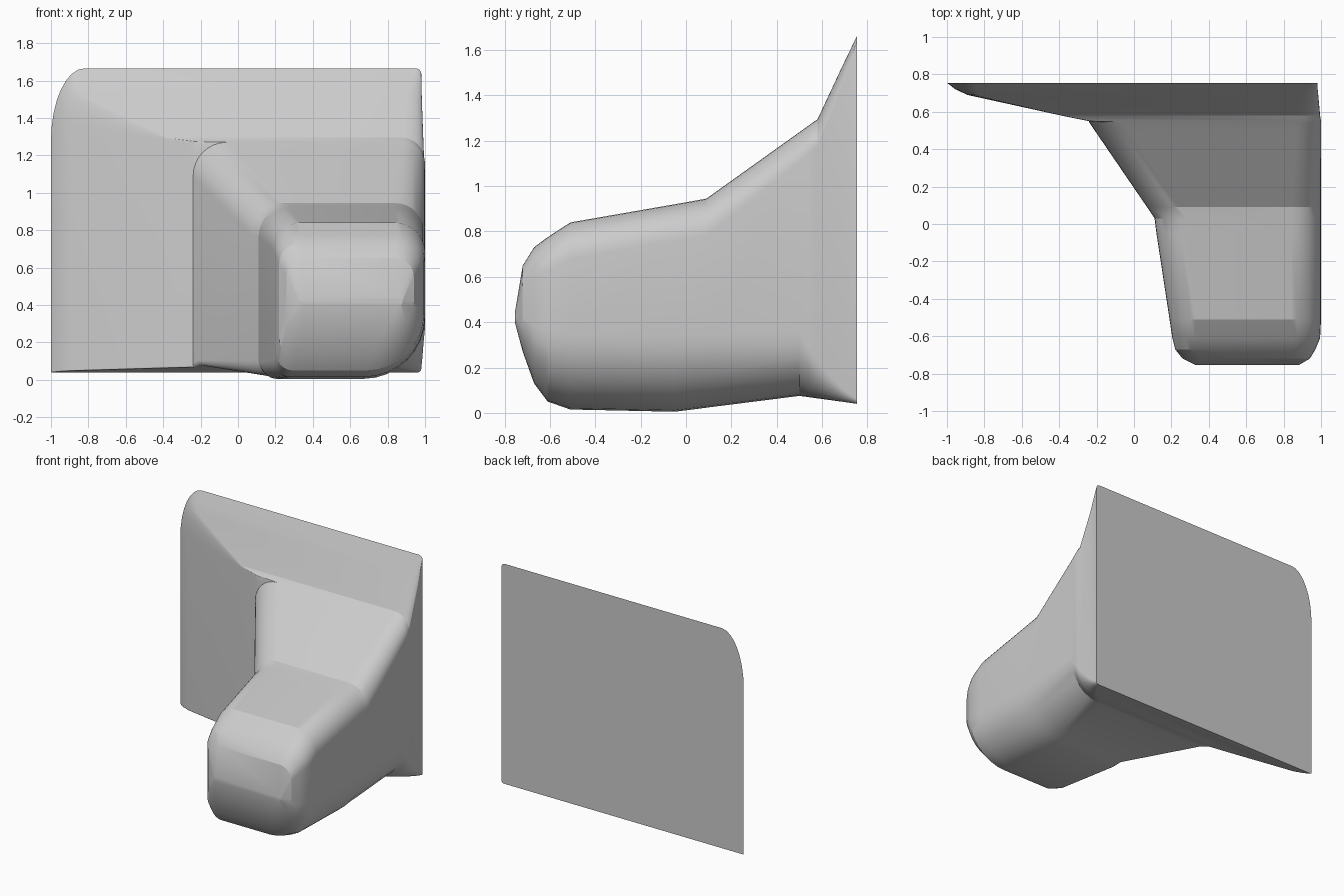
import bpy
import bmesh
from math import sin, cos, pi, radians

cube = bpy.data.objects.get("Cube")
if cube:
    bpy.data.objects.remove(cube, do_unlink=True)

STEPS = 8  # segments in each rounded corner


def grey_material():
    mat = bpy.data.materials.new("plain grey")
    mat.use_nodes = True
    colour = (0.6, 0.6, 0.6, 1)
    mat.diffuse_color = colour
    mat.node_tree.nodes["Principled BSDF"].inputs["Base Color"].default_value = colour
    return mat


def section(y, x0, x1, z0, z1, top_left, top_right, low_right, low_left):
    """Rounded rectangle across y; a corner is a radius or an (rx, rz) pair."""
    points = []
    corners = ((x1, z1, -1, -1, top_right), (x0, z1, 1, -1, top_left),
               (x0, z0, 1, 1, low_left), (x1, z0, -1, 1, low_right))
    for i, (cx, cz, sx, sz, r) in enumerate(corners):
        rx, rz = r if isinstance(r, tuple) else (r, r)
        for k in range(STEPS + 1):
            a = (i + k / STEPS) * pi / 2
            points.append((cx + sx * rx + rx * cos(a), y, cz + sz * rz + rz * sin(a)))
    return points


# y, x range, z range, then corners: low x top, high x top, high x low, low x low
stations = [
    # blunt nose
    (-.755, .33, .88, .40, .44, .02, .02, .02, .02),
    (-.72, .26, .94, .27, .65, .09, .10, .15, .08),
    (-.67, .22, .97, .13, .73, .11, .13, .25, .09),
    (-.61, .205, .995, .05, .775, .12, .15, .31, .09),
    (-.51, .19, 1, .015, .84, .14, .16, .33, .09),
    # straight arm
    (-.05, .12, 1, .005, .92, .16, .16, .33, .09),
    (.03, .11, 1, .015, .934, .17, .16, .33, .09),
    (.09, .07, 1, .023, .945, .17, .16, .32, .08),
    # flare into the back plate
    (.50, -.21, 1, .075, 1.238, .18, .13, .28, .03),
    (.545, -.24, 1, .069, 1.27, .18, .12, .22, .02),
    (.55, -.24, 1, .068, 1.274, .01, .12, .21, .01),
    (.58, -.39, .995, .064, 1.295, .01, .12, .17, .01),
    # tapered plate with one swept corner
    (.69, -.89, .985, .049, 1.53, (.06, .18), .09, .06, .005),
    (.72, -.955, .982, .045, 1.592, (.11, .28), .06, .04, .005),
    (.755, -1, .98, .04, 1.665, (.18, .39), .03, .02, .005),
]

# loft the sections into one closed body
bm = bmesh.new()
rings = [[bm.verts.new(p) for p in section(*s)] for s in stations]
for a, b in zip(rings, rings[1:]):
    for i in range(len(a)):
        j = (i + 1) % len(a)
        bm.faces.new((a[i], a[j], b[j], b[i]))
bm.faces.new(rings[0])
bm.faces.new(rings[-1])
bmesh.ops.recalc_face_normals(bm, faces=bm.faces)

mesh = bpy.data.meshes.new("plate_and_arm")
bm.to_mesh(mesh)
bm.free()
mesh.materials.append(grey_material())
body = bpy.data.objects.new("plate_and_arm", mesh)
bpy.context.collection.objects.link(body)

bpy.ops.object.select_all(action="DESELECT")
body.select_set(True)
bpy.context.view_layer.objects.active = body
bpy.ops.object.shade_smooth_by_angle(angle=radians(22))
